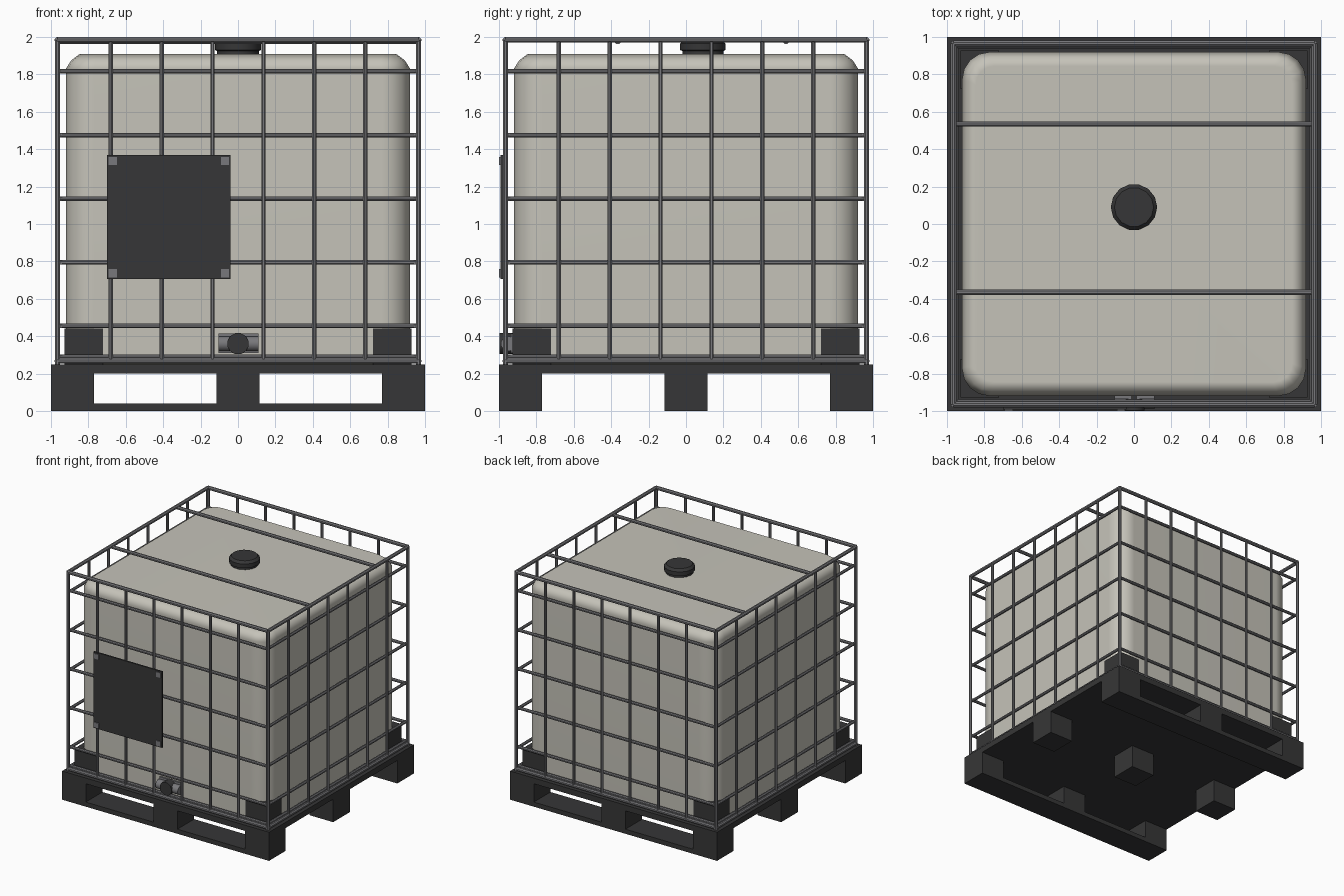
import bpy, bmesh, math
from mathutils import Vector

if "Cube" in bpy.data.objects:
    bpy.data.objects.remove(bpy.data.objects["Cube"])


def material(name, rgb):
    m = bpy.data.materials.new(name)
    m.diffuse_color = (*rgb, 1)
    m.use_nodes = True
    m.node_tree.nodes["Principled BSDF"].inputs["Base Color"].default_value = m.diffuse_color
    return m


PLASTIC = material("pale plastic", (0.56, 0.545, 0.485))
DARK = material("dark grey", (0.037, 0.037, 0.038))
METAL = material("galvanised metal", (0.19, 0.19, 0.2))


def finish(bm, name, mat, angle=None):
    bmesh.ops.recalc_face_normals(bm, faces=bm.faces)
    me = bpy.data.meshes.new(name)
    bm.to_mesh(me)
    bm.free()
    me.materials.append(mat)
    ob = bpy.data.objects.new(name, me)
    bpy.context.collection.objects.link(ob)
    if angle is not None:
        bpy.ops.object.select_all(action='DESELECT')
        bpy.context.view_layer.objects.active = ob
        ob.select_set(True)
        bpy.ops.object.shade_smooth_by_angle(angle=math.radians(angle))
    return ob


def add_box(bm, lo, hi):
    lo, hi = Vector(lo), Vector(hi)
    for v in bmesh.ops.create_cube(bm, size=1)["verts"]:
        v.co = (lo + hi) / 2 + v.co * (hi - lo)


def add_rod(bm, a, b, r, sides=8):
    a, b = Vector(a), Vector(b)
    verts = bmesh.ops.create_cone(bm, cap_ends=True, segments=sides, radius1=r,
                                  radius2=r, depth=(b - a).length)["verts"]
    rot = (b - a).to_track_quat('Z', 'Y')
    twist = math.pi / sides
    c, s = math.cos(twist), math.sin(twist)
    for v in verts:
        x, y, z = v.co
        v.co = rot @ Vector((x * c - y * s, x * s + y * c, z)) + (a + b) / 2


def loft(bm, rings):
    loops = [[bm.verts.new(p) for p in ring] for ring in rings]
    for a, b in zip(loops, loops[1:]):
        for i in range(len(a)):
            j = (i + 1) % len(a)
            bm.faces.new((a[i], a[j], b[j], b[i]))
    bm.faces.new(loops[0][::-1])
    bm.faces.new(loops[-1])


# Pallet: deck, nine feet, front and back runners
bm = bmesh.new()
add_box(bm, (-1, -1, 0.2), (1, 1, 0.25))
for x in (-0.885, 0, 0.885):
    for y in (-0.885, 0, 0.885):
        add_box(bm, (x - 0.115, y - 0.115, 0), (x + 0.115, y + 0.115, 0.2))
for y in (-0.885, 0.885):
    for x in (-0.4425, 0.4425):
        add_box(bm, (x - 0.3275, y - 0.115, 0), (x + 0.3275, y + 0.115, 0.04))
finish(bm, "pallet", DARK)


# Tank: stacked rounded squares
def rounded_square(h, r, z, n=4):
    pts = []
    for q in range(4):
        sx, sy = ((1, 1), (-1, 1), (-1, -1), (1, -1))[q]
        for i in range(n + 1):
            a = math.pi / 2 * (q + i / n)
            pts.append((sx * (h - r) + r * math.cos(a), sy * (h - r) + r * math.sin(a), z))
    return pts


bm = bmesh.new()
loft(bm, [rounded_square(h, r, z) for z, h, r in (
    (0.25, 0.9, 0.13), (0.27, 0.92, 0.15), (1.83, 0.92, 0.15),
    (1.875, 0.892, 0.13), (1.91, 0.845, 0.1))])
tank = finish(bm, "tank", PLASTIC, 60)
tank.modifiers.new("even shading", 'WEIGHTED_NORMAL').keep_sharp = True

# Screw cap on the tank
bm = bmesh.new()
loft(bm, [[(r * math.cos(i * math.tau / 14), 0.09 + r * math.sin(i * math.tau / 14), z)
           for i in range(14)]
          for r, z in ((0.112, 1.9), (0.112, 1.925), (0.124, 1.93), (0.124, 1.965), (0.105, 1.985))])
finish(bm, "screw_cap", DARK, 30)

# Corner guards at the foot of the tank
bm = bmesh.new()
for sx in (-1, 1):
    for sy in (-1, 1):
        x, y = sx * 0.825, sy * 0.825
        add_box(bm, (x - 0.103, y - 0.103, 0.25), (x + 0.103, y + 0.103, 0.44))
finish(bm, "corner_guards", DARK)

# Cage: posts and frames, upright bars, level bars
bm = bmesh.new()
E = 0.965
corners = [(-E, -E), (E, -E), (E, E), (-E, E)]
for i, (x, y) in enumerate(corners):
    nx, ny = corners[(i + 1) % 4]
    add_rod(bm, (x, y, 0.25), (x, y, 1.985), 0.015)
    for z in (1.984, 0.268):
        add_rod(bm, (x, y, z), (nx, ny, z), 0.016)
finish(bm, "cage_frame", METAL, 30)

bm = bmesh.new()
for k in range(6):
    t = -0.68 + 0.272 * k
    for s in (-E, E):
        add_rod(bm, (t, s, 0.26), (t, s, 1.98), 0.012)
        add_rod(bm, (s, t, 0.26), (s, t, 1.98), 0.012)
finish(bm, "cage_uprights", METAL, 30)

bm = bmesh.new()
for z in (0.29, 0.455, 0.795, 1.135, 1.475, 1.818):
    for s in (-0.95, 0.95):
        add_rod(bm, (-0.96, s, z), (0.96, s, z), 0.013)
        add_rod(bm, (s, -0.96, z), (s, 0.96, z), 0.013)
finish(bm, "cage_level_bars", METAL, 30)

# Two bars across the top
bm = bmesh.new()
for y in (0.535, -0.365):
    add_rod(bm, (-E, y, 1.975), (E, y, 1.975), 0.015)
finish(bm, "top_bars", METAL, 30)

# Sign plate with four corner tabs
bm = bmesh.new()
add_box(bm, (-0.7, -0.992, 0.705), (-0.04, -0.978, 1.37))
finish(bm, "sign_plate", DARK)
bm = bmesh.new()
for x in (-0.67, -0.07):
    for z in (0.737, 1.337):
        add_box(bm, (x - 0.022, -0.999, z - 0.022), (x + 0.022, -0.991, z + 0.022))
finish(bm, "sign_tabs", METAL)

# Outlet valve: backing plate, cross barrel, knob
bm = bmesh.new()
add_box(bm, (-0.105, -0.935, 0.31), (0.11, -0.91, 0.415))
add_rod(bm, (-0.105, -0.95, 0.36), (0.11, -0.95, 0.36), 0.04, 12)
finish(bm, "valve_body", METAL, 35)
bm = bmesh.new()
add_rod(bm, (0, -0.92, 0.36), (0, -0.998, 0.36), 0.058, 12)
finish(bm, "valve_knob", DARK, 35)
